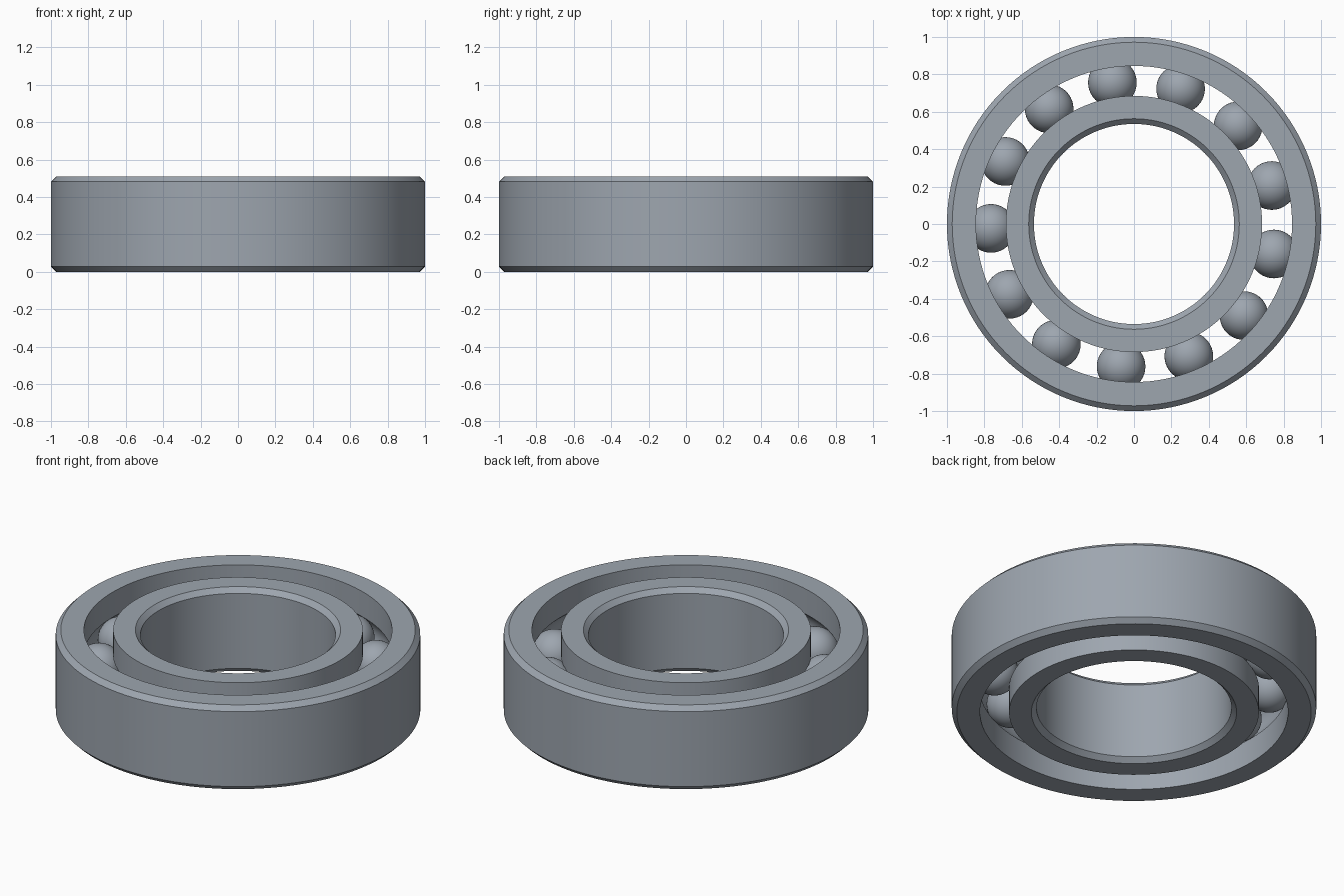
import bpy, bmesh, math
from mathutils import Vector

cube = bpy.data.objects.get("Cube")
if cube:
    bpy.data.objects.remove(cube, do_unlink=True)

HEIGHT = 0.51
MID = HEIGHT / 2
ORBIT = 0.765          # radius of the ball circle
BALL_R = 0.13
BALLS = 13
CHAMFER = 0.028

steel = bpy.data.materials.new("steel_grey")
steel.use_nodes = True
colour = (0.34, 0.38, 0.43, 1)
steel.diffuse_color = colour
steel.node_tree.nodes["Principled BSDF"].inputs["Base Color"].default_value = colour


def finish(obj):
    """Give the part its material and smooth shading with sharp edges."""
    obj.data.materials.append(steel)
    bpy.ops.object.select_all(action='DESELECT')
    obj.select_set(True)
    bpy.context.view_layer.objects.active = obj
    bpy.ops.object.shade_smooth_by_angle(angle=math.radians(30))


def make_object(name, bm):
    mesh = bpy.data.meshes.new(name)
    bm.to_mesh(mesh)
    bm.free()
    obj = bpy.data.objects.new(name, mesh)
    bpy.context.collection.objects.link(obj)
    finish(obj)
    return obj


def race(name, plain_r, grooved_r, steps=16, segments=128):
    """Revolve a ring: one chamfered plain wall, one wall with a ball groove."""
    side = 1 if grooved_r > ORBIT else -1
    half = math.acos(abs(grooved_r - ORBIT) / BALL_R)
    inset = plain_r - side * CHAMFER
    profile = [(grooved_r, 0), (inset, 0), (plain_r, CHAMFER),
               (plain_r, HEIGHT - CHAMFER), (inset, HEIGHT), (grooved_r, HEIGHT)]
    for i in range(steps + 1):
        a = half - 2 * half * i / steps
        profile.append((ORBIT + side * BALL_R * math.cos(a), MID + BALL_R * math.sin(a)))
    bm = bmesh.new()
    verts = [bm.verts.new((r, 0, z)) for r, z in profile]
    edges = [bm.edges.new((v, verts[i - 1])) for i, v in enumerate(verts)]
    bmesh.ops.spin(bm, geom=verts + edges, cent=(0, 0, 0), axis=(0, 0, 1),
                   angle=math.tau, steps=segments, use_merge=True)
    bmesh.ops.remove_doubles(bm, verts=bm.verts[:], dist=0.0001)
    bmesh.ops.recalc_face_normals(bm, faces=bm.faces[:])
    return make_object(name, bm)


# Outer and inner races
race("outer_race", 1.0, 0.845)
race("inner_race", 0.535, 0.685)

# Ball set
for i in range(BALLS):
    a = math.radians(15.6) + math.tau * i / BALLS
    bm = bmesh.new()
    bmesh.ops.create_uvsphere(bm, u_segments=40, v_segments=24, radius=BALL_R)
    ball = make_object(f"ball_{i + 1}", bm)
    ball.location = Vector((ORBIT * math.cos(a), ORBIT * math.sin(a), MID))
